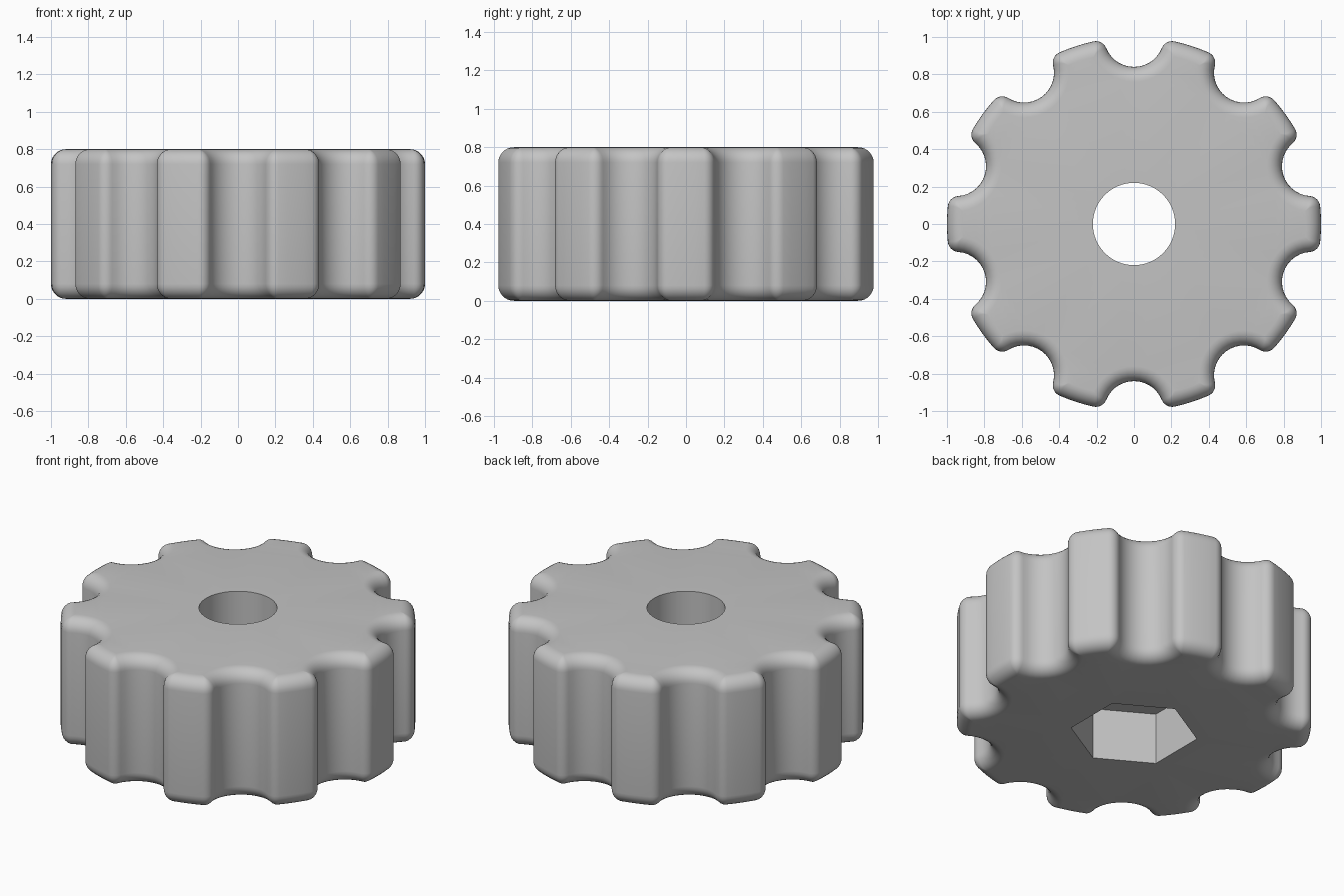
import bpy, bmesh
from math import sin, cos, pi, atan2, sqrt, radians

cube = bpy.data.objects.get("Cube")
if cube:
    bpy.data.objects.remove(cube)

LOBES = 10
HEIGHT, ROUND = 0.8, 0.08
SCALLOP, FILLET = 0.16, 0.06
HOLE, HEX, HEX_DEPTH = 0.22, 0.36, 0.32


def steps(a, b, n):
    return [a + (b - a) * i / n for i in range(n + 1)]


def outline(inset):
    """Scalloped grip outline, offset inwards by inset."""
    outer, scallop = 1 - inset, SCALLOP + inset
    fillet = max(FILLET - inset, 0.004)
    # Fillet centre, touching both the rim circle and the scallop circle
    c, d = outer - fillet, scallop + fillet
    y = (c * c - d * d + 1) / 2
    x = sqrt(c * c - y * y)
    b = atan2(x, 1 - y)
    corner = [(x + fillet * cos(t), y + fillet * sin(t))
              for t in steps(atan2(1 - y, -x), atan2(y, x), 6)]
    dip = [(scallop * sin(t), 1 - scallop * cos(t)) for t in steps(-b, b, 14)]
    edge = atan2(x, y)
    rim = [(outer * sin(t), outer * cos(t))
           for t in steps(edge, 2 * pi / LOBES - edge, 4)]
    unit = [(-px, py) for px, py in reversed(corner)] + dip[1:-1] + corner + rim[1:-1]
    points = []
    for k in range(LOBES):
        a = 2 * pi * k / LOBES
        points += [(px * cos(a) + py * sin(a), py * cos(a) - px * sin(a))
                   for px, py in unit]
    return points


def polygon(radius, sides):
    return [(radius * sin(2 * pi * i / sides), radius * cos(2 * pi * i / sides))
            for i in range(sides)]


bm = bmesh.new()


def ring(points, z):
    verts = [bm.verts.new((x, y, z)) for x, y in points]
    return verts


def bridge(a, b):
    n = len(a)
    for i in range(n):
        j = (i + 1) % n
        bm.faces.new((a[i], a[j], b[j], b[i]))


def cap(a, b):
    """Flat face between two loops at the same height."""
    edges = []
    for loop in (a, b):
        for i, v in enumerate(loop):
            w = loop[(i + 1) % len(loop)]
            edges.append(bm.edges.get((v, w)) or bm.edges.new((v, w)))
    bmesh.ops.triangle_fill(bm, use_beauty=True, use_dissolve=False, edges=edges)


# Outer wall with rounded lower and upper edges
quarter = [(ROUND * (1 - sin(t)), ROUND * (1 - cos(t))) for t in steps(0, pi / 2, 7)]
levels = quarter + [(d, HEIGHT - z) for d, z in reversed(quarter)]
rings = [ring(outline(d), z) for d, z in levels]
for low, high in zip(rings, rings[1:]):
    bridge(low, high)

# Round bore from the top, hexagonal nut pocket from below
hole_top = ring(polygon(HOLE, 64), HEIGHT)
hole_low = ring(polygon(HOLE, 64), HEX_DEPTH)
hex_top = ring(polygon(HEX, 6), HEX_DEPTH)
hex_low = ring(polygon(HEX, 6), 0)
bridge(hole_top, hole_low)
bridge(hex_top, hex_low)
cap(rings[-1], hole_top)
cap(hex_top, hole_low)
cap(rings[0], hex_low)
bmesh.ops.recalc_face_normals(bm, faces=bm.faces[:])

mesh = bpy.data.meshes.new("grip_knob")
bm.to_mesh(mesh)
bm.free()
knob = bpy.data.objects.new("grip_knob", mesh)
bpy.context.collection.objects.link(knob)

# Plain grey plastic
grey = bpy.data.materials.new("grey_plastic")
grey.use_nodes = True
colour = (0.55, 0.55, 0.55, 1)
grey.diffuse_color = colour
grey.node_tree.nodes["Principled BSDF"].inputs["Base Color"].default_value = colour
mesh.materials.append(grey)

bpy.ops.object.select_all(action="DESELECT")
knob.select_set(True)
bpy.context.view_layer.objects.active = knob
bpy.ops.object.shade_smooth_by_angle(angle=radians(35))
